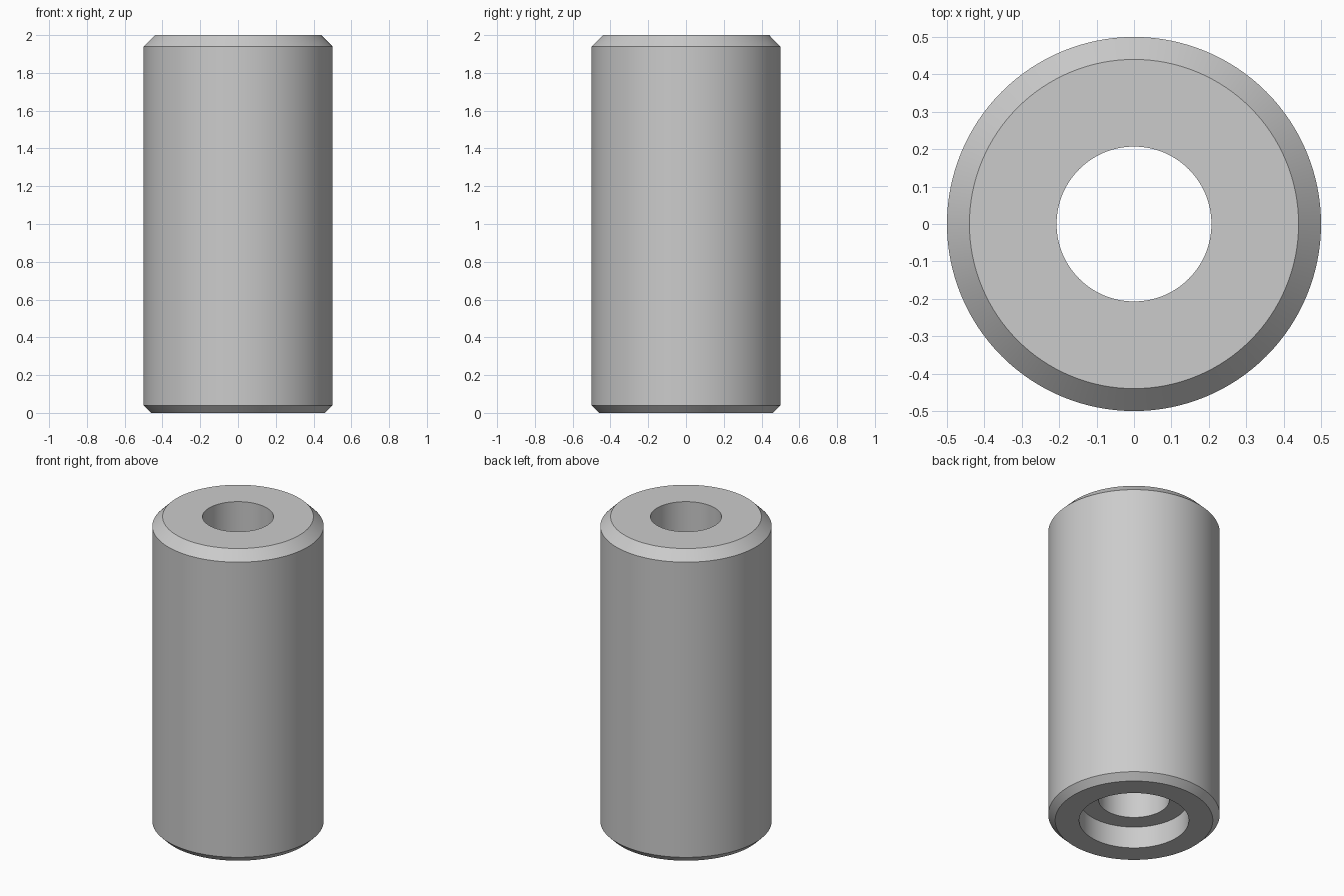
import bpy, bmesh
from math import radians, tau

if "Cube" in bpy.data.objects:
    bpy.data.objects.remove(bpy.data.objects["Cube"])

# Half cross-section (radius, height) of the sleeve, traced as a closed loop
PROFILE = [
    (0.32, 0.00), (0.46, 0.00),   # bottom rim
    (0.50, 0.04), (0.50, 1.94),   # lower chamfer, outer wall
    (0.44, 2.00), (0.207, 2.00),  # upper chamfer, top face
    (0.207, 0.14), (0.32, 0.14),  # bore, counterbore floor
]


def lathe(name, profile, steps=128):
    bm = bmesh.new()
    verts = [bm.verts.new((r, 0, z)) for r, z in profile]
    edges = [bm.edges.new((v, verts[(i + 1) % len(verts)])) for i, v in enumerate(verts)]
    bmesh.ops.spin(bm, geom=verts + edges, cent=(0, 0, 0), axis=(0, 0, 1),
                   angle=tau, steps=steps)
    bmesh.ops.remove_doubles(bm, verts=bm.verts, dist=1e-4)
    bmesh.ops.recalc_face_normals(bm, faces=bm.faces)
    mesh = bpy.data.meshes.new(name)
    bm.to_mesh(mesh)
    bm.free()
    obj = bpy.data.objects.new(name, mesh)
    bpy.context.collection.objects.link(obj)
    return obj


# Chamfered sleeve with through bore and counterbore
sleeve = lathe("bored_sleeve", PROFILE)
bpy.context.view_layer.objects.active = sleeve
sleeve.select_set(True)
bpy.ops.object.shade_smooth_by_angle(angle=radians(30))
